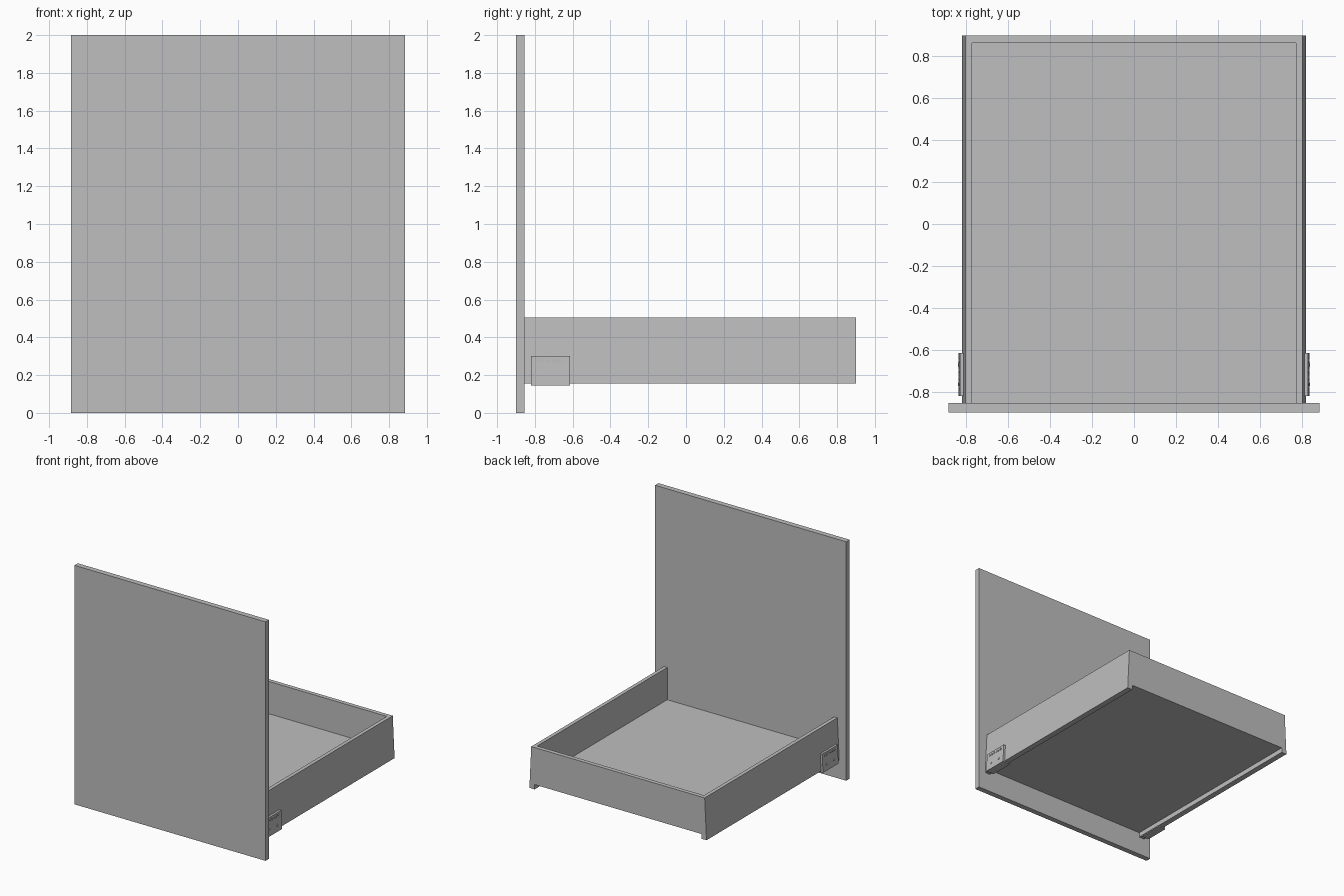
import bpy, bmesh, math
from mathutils import Matrix

if "Cube" in bpy.data.objects:
    bpy.data.objects.remove(bpy.data.objects["Cube"])

grey = bpy.data.materials.new("light_grey")
grey.diffuse_color = (0.52, 0.52, 0.52, 1)
grey.use_nodes = True
grey.node_tree.nodes["Principled BSDF"].inputs["Base Color"].default_value = grey.diffuse_color


def finish(name, bm):
    bmesh.ops.recalc_face_normals(bm, faces=bm.faces)
    me = bpy.data.meshes.new(name)
    bm.to_mesh(me)
    bm.free()
    me.materials.append(grey)
    ob = bpy.data.objects.new(name, me)
    bpy.context.collection.objects.link(ob)
    return ob


def prism(name, profile, y0, y1):
    """Extrude an x-z profile from y0 to y1."""
    bm = bmesh.new()
    face = bm.faces.new([bm.verts.new((x, y0, z)) for x, z in profile])
    ext = bmesh.ops.extrude_face_region(bm, geom=[face])["geom"]
    verts = [v for v in ext if isinstance(v, bmesh.types.BMVert)]
    bmesh.ops.translate(bm, verts=verts, vec=(0, y1 - y0, 0))
    return finish(name, bm)


def box(name, x, y0, y1, z0, z1):
    return prism(name, [(-x, z0), (x, z0), (x, z1), (-x, z1)], y0, y1)


def pin(name, s, y, z, x0, x1, r):
    bm = bmesh.new()
    m = Matrix.Translation((s * (x0 + x1) / 2, y, z)) @ Matrix.Rotation(math.pi / 2, 4, 'Y')
    bmesh.ops.create_cone(bm, cap_ends=True, segments=16, radius1=r, radius2=r,
                          depth=x1 - x0, matrix=m)
    ob = finish(name, bm)
    for p in ob.data.polygons:
        p.use_smooth = len(p.vertices) == 4


# Tall front, floor and back wall
box("front_panel", 0.885, -0.90, -0.855, 0, 2)
box("drawer_floor", 0.772, -0.855, 0.865, 0.195, 0.235)
box("back_wall", 0.772, 0.865, 0.90, 0.195, 0.505)

for s, label in ((-1, "left"), (1, "right")):
    # Side wall, outer face leaning out towards the bottom
    wall = [(0.772, 0.155), (0.82, 0.155), (0.803, 0.505), (0.772, 0.505)]
    prism(label + "_side_wall", [(s * x, z) for x, z in wall], -0.855, 0.90)

    # Runner bracket: outer plate with a flange folded under the side
    plate = [(0.765, 0.145), (0.838, 0.145), (0.831, 0.30), (0.813, 0.30),
             (0.82, 0.155), (0.765, 0.155)]
    prism(label + "_bracket", [(s * x, z) for x, z in plate], -0.82, -0.615)

    # Bracket pins: a row of six above, two below
    for y in (-0.78, -0.757, -0.733, -0.70, -0.676, -0.653):
        pin(label + "_upper_pin", s, y, 0.276, 0.82, 0.838, 0.010)
    for y in (-0.765, -0.67):
        pin(label + "_lower_pin", s, y, 0.197, 0.82, 0.84, 0.009)
